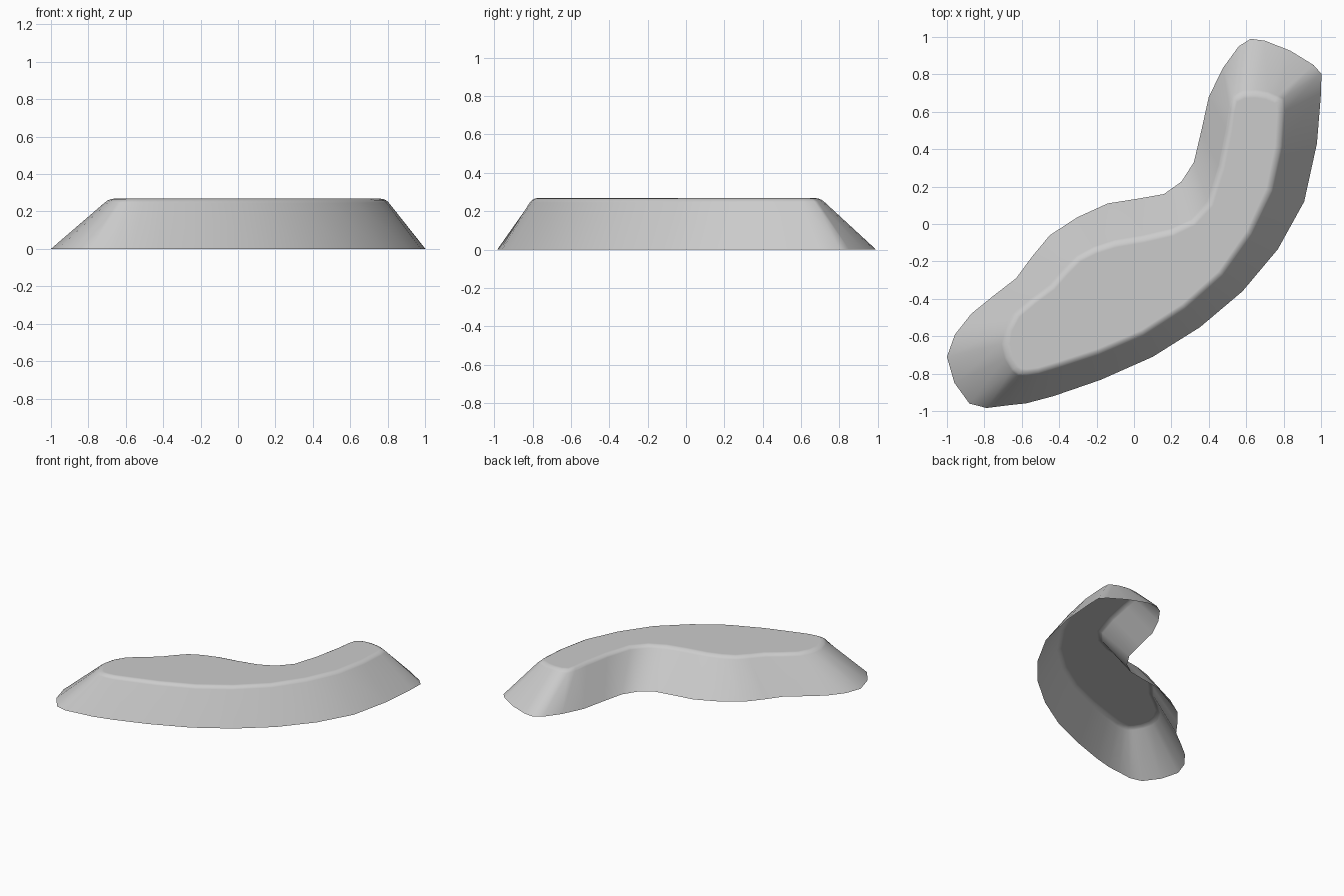
import bpy
import bmesh
from mathutils import Vector

HEIGHT = 0.268

# Matching control points around the foot and around the flat top
foot = [(.70, .98), (.96, .85), (1, .70), (.91, .12), (.58, -.36), (.10, -.71),
        (-.43, -.92), (-.68, -.97), (-.88, -.96), (-1, -.71), (-.87, -.48),
        (-.63, -.29), (-.45, -.06), (-.14, .11), (.16, .16), (.32, .33),
        (.40, .68), (.56, .95)]
crest = [(.65, .70), (.76, .67), (.79, .60), (.73, .18), (.47, -.27), (.05, -.59),
         (-.40, -.76), (-.57, -.80), (-.64, -.77), (-.69, -.64), (-.63, -.48),
         (-.44, -.33), (-.30, -.18), (-.10, -.10), (.20, -.04), (.40, .11),
         (.50, .50), (.53, .67)]


def refine(points):
    """Add a smooth midpoint between every pair of neighbours in a closed loop."""
    loop = [Vector(p) for p in points]
    count = len(loop)
    result = []
    for i, here in enumerate(loop):
        after = loop[(i + 1) % count]
        outer = loop[i - 1] + loop[(i + 2) % count]
        result += [here, (9 * (here + after) - outer) / 16]
    return result


def add_ring(bm, points, z):
    return [bm.verts.new((p.x, p.y, z)) for p in points]


def flat_material(name, color):
    material = bpy.data.materials.new(name)
    material.use_nodes = True
    material.diffuse_color = color
    material.node_tree.nodes["Principled BSDF"].inputs["Base Color"].default_value = color
    return material


cube = bpy.data.objects.get("Cube")
if cube:
    bpy.data.objects.remove(cube, do_unlink=True)

# Sloping walls and flat top, left open underneath
bm = bmesh.new()
lower = add_ring(bm, refine(foot), 0)
upper = add_ring(bm, refine(crest), HEIGHT)
for i in range(len(lower)):
    bm.faces.new((lower[i - 1], upper[i - 1], upper[i], lower[i]))
top = bm.faces.new(upper)
bmesh.ops.recalc_face_normals(bm, faces=bm.faces)
bm.normal_update()
if top.normal.z < 0:
    bmesh.ops.reverse_faces(bm, faces=bm.faces)

# Softened crest
bmesh.ops.bevel(bm, geom=list(top.edges), offset=0.025, segments=3,
                profile=0.5, affect='EDGES')

mesh = bpy.data.meshes.new("curved_mound")
bm.to_mesh(mesh)
bm.free()
mesh.materials.append(flat_material("plain_grey", (0.6, 0.6, 0.6, 1)))
mound = bpy.data.objects.new("curved_mound", mesh)
bpy.context.collection.objects.link(mound)

# Smooth shading that keeps the top level
for polygon in mesh.polygons:
    polygon.use_smooth = True
weighted = mound.modifiers.new("level_top", 'WEIGHTED_NORMAL')
weighted.keep_sharp = True
